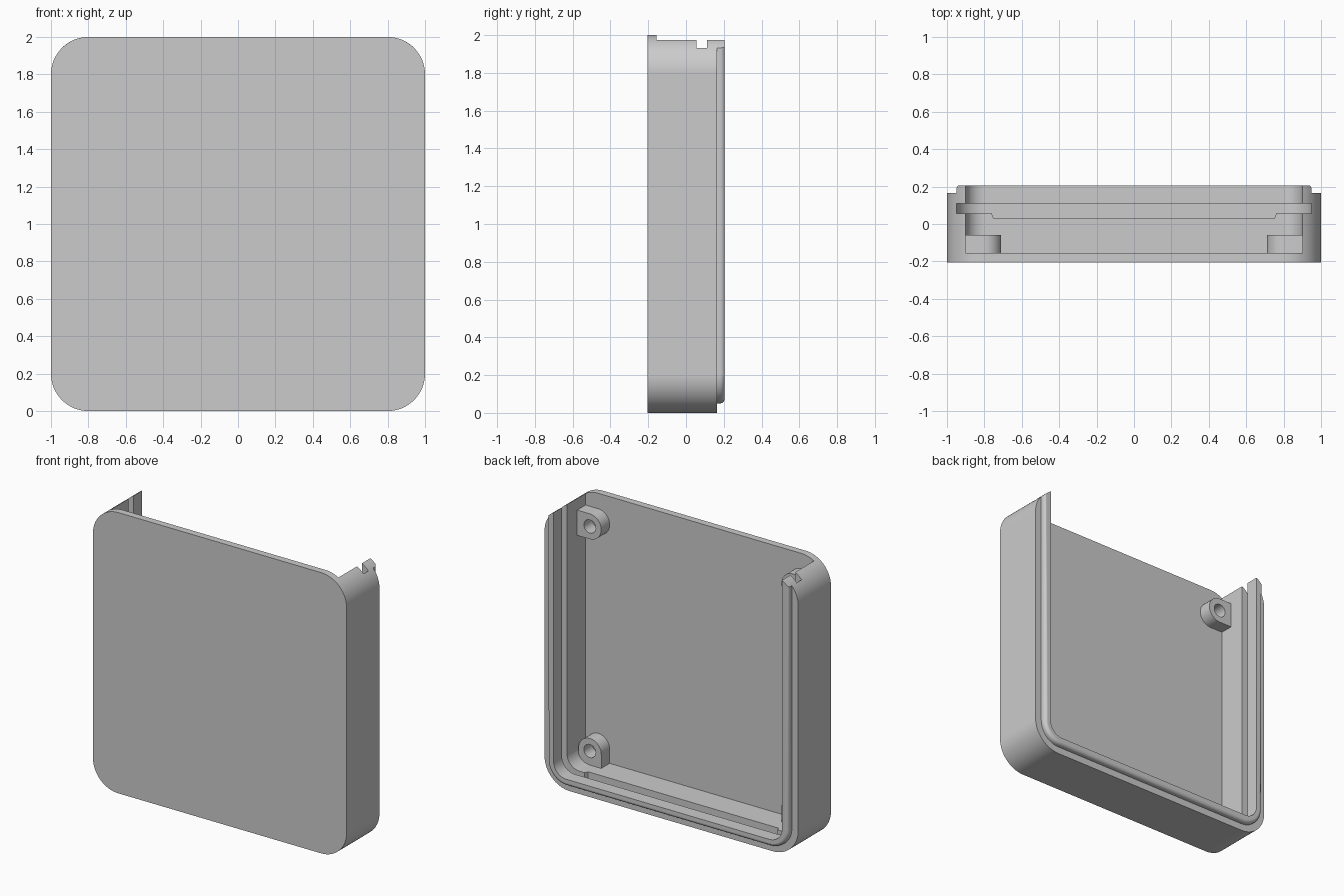
import bpy, bmesh
from math import pi, sin, cos, acos

cube = bpy.data.objects.get("Cube")
if cube:
    bpy.data.objects.remove(cube, do_unlink=True)

grey = bpy.data.materials.new("plain_grey")
grey.use_nodes = True
colour = (0.6, 0.6, 0.6, 1)
grey.diffuse_color = colour
grey.node_tree.nodes["Principled BSDF"].inputs["Base Color"].default_value = colour


def arc(cx, cz, r, a0, a1, n=16):
    return [(cx + r * cos(a0 + (a1 - a0) * i / n), cz + r * sin(a0 + (a1 - a0) * i / n))
            for i in range(n + 1)]


def u_path(half, bottom, r, top):
    """Open U from upper left, down around the bottom, to upper right."""
    return ([(-half, top)] + arc(r - half, bottom + r, r, pi, 1.5 * pi)
            + arc(half - r, bottom + r, r, 1.5 * pi, 2 * pi) + [(half, top)])


def prism(name, points, y0, y1, bevel_rule=None, bevel=0.0):
    """Extrude an x-z outline from y0 to y1, optionally rounding some edges."""
    bm = bmesh.new()
    face = bm.faces.new([bm.verts.new((x, y0, z)) for x, z in points])
    moved = bmesh.ops.extrude_face_region(bm, geom=[face])["geom"]
    for v in moved:
        if isinstance(v, bmesh.types.BMVert):
            v.co.y = y1
    bmesh.ops.recalc_face_normals(bm, faces=bm.faces)
    if bevel_rule:
        edges = [e for e in bm.edges if all(bevel_rule(v.co) for v in e.verts)]
        bmesh.ops.bevel(bm, geom=edges, offset=bevel, segments=4, profile=0.5, affect='EDGES')
    mesh = bpy.data.meshes.new(name)
    bm.to_mesh(mesh)
    bm.free()
    obj = bpy.data.objects.new(name, mesh)
    bpy.context.collection.objects.link(obj)
    mesh.materials.append(grey)
    return obj


def activate(obj):
    bpy.ops.object.select_all(action='DESELECT')
    obj.select_set(True)
    bpy.context.view_layer.objects.active = obj


def cut(obj, cutter):
    cutter.hide_render = True
    mod = obj.modifiers.new("cut", 'BOOLEAN')
    mod.operation, mod.solver, mod.object = 'DIFFERENCE', 'EXACT', cutter
    activate(obj)
    bpy.ops.object.modifier_apply(modifier=mod.name)
    bpy.data.objects.remove(cutter, do_unlink=True)


def finish(obj):
    activate(obj)
    bpy.ops.object.shade_smooth_by_angle(angle=pi / 6)
    mod = obj.modifiers.new("even_normals", 'WEIGHTED_NORMAL')
    mod.keep_sharp = True


FRONT, FLOOR, RIM, BACK = -0.205, -0.155, 0.165, 0.205
OVER = 2.3

# Tray: rounded square block, hollowed and open at the back and top
outline = (arc(0.8, 1.8, 0.2, 0, pi / 2) + arc(-0.8, 1.8, 0.2, pi / 2, pi)
           + arc(-0.8, 0.2, 0.2, pi, 1.5 * pi) + arc(0.8, 0.2, 0.2, 1.5 * pi, 2 * pi))
tray = prism("tray", outline, FRONT, RIM)
cut(tray, prism("cavity_cutter", u_path(0.9, 0.1, 0.1, OVER), FLOOR, 0.4))

# Sliding panel groove round the sides and bottom
cut(tray, prism("groove_cutter", u_path(0.95, 0.05, 0.15, OVER), 0.055, 0.11))

# Shallow widened slot in the bottom wall beside the groove
slot = [(-0.77, 0.08)] + arc(-0.75, 0.05, 0.025, pi, 1.5 * pi, 4)
slot = prism("slot_cutter", [(-0.77, 0.05), (0.77, 0.05), (0.77, 0.15), (-0.77, 0.15)],
             0.03, 0.08, lambda c: c.y < 0.04 and abs(c.x) > 0.7, 0.0)
for v in slot.data.vertices:
    if v.co.y < 0.04:
        v.co.x *= 0.975
cut(tray, slot)
finish(tray)

# Raised lip on the rim, its outer back edge rounded
split = acos(0.75)
edge = acos(0.5)
outer = u_path(0.95, 0.05, 0.15, 1.8 + 0.2 * sin(split))
inner = u_path(0.9, 0.1, 0.1, 1.8 + 0.2 * sin(edge))
right_end = arc(0.8, 1.8, 0.2, split, edge, 4)[1:-1]
left_end = [(-x, z) for x, z in reversed(right_end)]
lip = prism("rim_lip", outer + right_end + inner[::-1] + left_end, RIM, BACK,
            lambda c: c.y > 0.2 and (abs(c.x) > 0.949 or c.z < 0.099
                                     or (abs(c.x) > 0.8 and c.z < 0.2
                                         and (abs(c.x) - 0.8) ** 2 + (c.z - 0.2) ** 2 > 0.015)),
            0.025)
finish(lip)

# Screw bosses: upper pair joins the side walls, lower pair joins the bottom wall
R = 0.09
for side, word in ((1, "left"), (-1, "right")):
    upper = arc(0.8, 1.8, R, pi / 2, 1.5 * pi) + [(0.91, 1.8 - R), (0.91, 1.8 + R)]
    lower = arc(0.8, 0.2, R, 0, pi) + [(0.8 - R, 0.09), (0.8 + R, 0.09)]
    for level, z, shape in (("upper", 1.8, upper), ("lower", 0.2, lower)):
        boss = prism(f"{level}_{word}_boss", [(side * x, h) for x, h in shape], FLOOR - 0.01, -0.06)
        cut(boss, prism("hole_cutter", arc(side * 0.8, z, 0.047, 0, 2 * pi * 23 / 24, 23),
                        FLOOR, 0.0))
        finish(boss)
